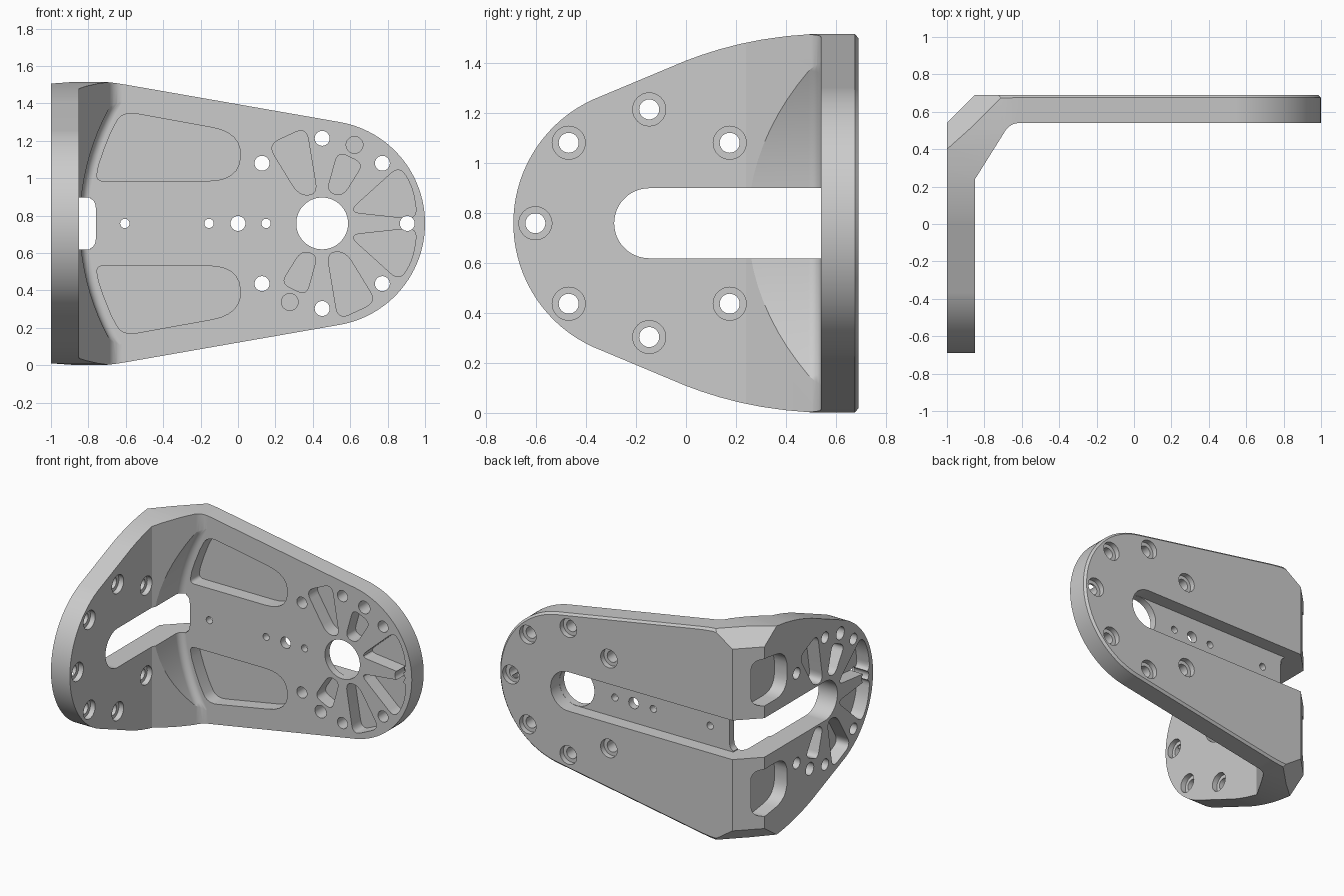
import bpy, bmesh
from math import sin, cos, pi, radians
from mathutils import Vector

if "Cube" in bpy.data.objects:
    bpy.data.objects.remove(bpy.data.objects["Cube"])

HC = 0.758            # mid height


# Pad coordinates: u outward from the bolt-circle centre, v up, d through the plate
def back(u, v, d):
    return (0.45 + u, d, HC + v)


def side(u, v, d):
    return (d, -0.147 - u, HC + v)


def plan(u, v, d):
    return (u, v, d)


def circle(u, v, r, n=40):
    return [(u + r * cos(2 * pi * i / n), v + r * sin(2 * pi * i / n)) for i in range(n)]


def rounded(pts, radius=0.0, n=6):
    """Polygon with softened corners; a point may carry its own cut-back as third value."""
    out = []
    for i, p in enumerate(pts):
        r = p[2] if len(p) > 2 else radius
        a, b, c = (Vector(q[:2]) for q in (pts[i - 1], p, pts[(i + 1) % len(pts)]))
        if r == 0:
            out.append(b[:])
            continue
        s = b + (a - b).normalized() * min(r, (a - b).length * 0.49)
        e = b + (c - b).normalized() * min(r, (c - b).length * 0.49)
        for k in range(n + 1):
            t = k / n
            out.append((s * (1 - t) ** 2 + b * 2 * t * (1 - t) + e * t * t)[:])
    return out


def flip_v(pts):
    return [(p[0], -p[1], *p[2:]) for p in pts][::-1]


def turned(pts):
    return [(-p[0], -p[1], *p[2:]) for p in pts]


def prism(bm, pts, place, rings):
    """Loft a profile through rings of (depth, scale)."""
    loops = [[bm.verts.new(place(u * s, v * s, d)) for u, v in pts] for d, s in rings]
    n = len(pts)
    faces = [bm.faces.new(loops[0]), bm.faces.new(loops[-1][::-1])]
    for a, b in zip(loops, loops[1:]):
        faces += [bm.faces.new((a[i], b[i], b[(i + 1) % n], a[(i + 1) % n])) for i in range(n)]
    bmesh.ops.recalc_face_normals(bm, faces=faces)


def make(name, solids):
    bm = bmesh.new()
    for s in solids:
        prism(bm, *s)
    me = bpy.data.meshes.new(name)
    bm.to_mesh(me)
    bm.free()
    ob = bpy.data.objects.new(name, me)
    bpy.context.collection.objects.link(ob)
    return ob


def boolean(target, solids, op='DIFFERENCE'):
    cutter = make("cutter", solids)
    cutter.hide_render = True
    m = target.modifiers.new("cut", 'BOOLEAN')
    m.object, m.operation, m.solver = cutter, op, 'EXACT'
    bpy.context.view_layer.objects.active = target
    bpy.ops.object.modifier_apply(modifier=m.name)
    bpy.data.objects.remove(cutter)


def flat(a, b):
    return [(a, 1), (b, 1)]


# Angle bracket body: plan-view profile
profile = [(-1, -1), (-1, 0.54), (-0.85, 0.69), (1.1, 0.69), (1.1, 0.54), (-0.62, 0.54),
           (-0.645, 0.535), (-0.667, 0.522), (-0.685, 0.503), (-0.85, 0.24), (-0.85, -1)]
bracket = make("angle_bracket", [(profile, plan, flat(-0.2, 1.8))])


# Tapered, round-ended outlines of both plates
def outline(r, end_deg, tail):
    n = 24
    half = [(r * cos(radians(end_deg * i / n)), r * sin(radians(end_deg * i / n)))
            for i in range(n + 1)] + tail
    return half + [(u, -v) for u, v in half[:0:-1]]


back_out = outline(0.55, 79.7, [(-1.05, 0.742), (-1.1, 0.75), (-1.17, 0.758), (-1.7, 0.758)])
side_out = outline(0.543, 66, [(-0.147, 0.65), (-0.21, 0.673), (-0.28, 0.695), (-0.36, 0.716),
                               (-0.45, 0.734), (-0.55, 0.748), (-0.66, 0.757), (-1.1, 0.758)])
boolean(bracket, [(side_out, side, flat(-1.3, 1.3))], 'INTERSECT')
boolean(bracket, [(back_out, back, [(-1.2, 1), (0.675, 1), (0.705, 0.946)])], 'INTERSECT')

# Sloped facets at the top and bottom of the outer corner
bm = bmesh.new()
bm.from_mesh(bracket.data)
for s in (1, -1):
    res = bmesh.ops.bisect_plane(bm, geom=bm.verts[:] + bm.edges[:] + bm.faces[:], dist=1e-5,
                                 plane_co=(-1, 0.385, HC + s * 0.758),
                                 plane_no=(-1, 1, s * 1.45), clear_outer=True)
    edges = [g for g in res['geom_cut'] if isinstance(g, bmesh.types.BMEdge)]
    bmesh.ops.contextual_create(bm, geom=edges)
bmesh.ops.recalc_face_normals(bm, faces=bm.faces)
bm.to_mesh(bracket.data)
bm.free()

# Round clearance through the inner corner web, ending in a cove
R = 1.295
cove = [(-1.2, 1)] + [(0.49 + 0.0495 * sin(radians(a)), (1.25 + 0.045 * cos(radians(a))) / R)
                      for a in range(0, 91, 15)]
boolean(bracket, [(circle(0, 0, R, 128), back, cove)])


# Lightening pockets: spokes on both pads, one long pair per plate
w1 = [(0.14, 0.062), (0.51, 0.022), (0.485, 0.19), (0.415, 0.31)]
w3 = [(-0.29, 0.42), (-0.085, 0.515), (-0.025, 0.155), (-0.125, 0.15)]
w5 = [(0.025, 0.17), (0.085, 0.385), (0.22, 0.32), (0.11, 0.145)]
spokes = [rounded(w, 0.065) for w in (w1, flip_v(w1), w3, turned(w3))]
spokes += [rounded(w, 0.05) for w in (w5, turned(w5))]
long_back = [(-1.21, 0.227, 0.04), (-1.195, 0.31, 0), (-1.168, 0.39, 0), (-1.13, 0.485, 0),
             (-1.07, 0.6, 0.08), (-0.43, 0.484, 0.16), (-0.445, 0.227, 0.17)]
long_side = [(-0.75, 0.227, 0.07), (-0.75, 0.575, 0.09), (-0.43, 0.53, 0.13), (-0.43, 0.227, 0.13)]
pockets = []
for long, place, span in ((long_back, back, flat(0.35, 0.64)), (long_side, side, flat(-1.2, -0.9))):
    shapes = spokes + [rounded(long), rounded(flip_v(long))]
    pockets += [(p, place, span) for p in shapes]
boolean(bracket, pockets)


# Wide slot: through the side plate and corner, sunk into the back plate
def capsule(u0, h):
    arc = [(h * cos(radians(a)), h * sin(radians(a))) for a in range(-90, 91, 6)]
    return arc + [(u0, h), (u0, -h)]


boolean(bracket, [(capsule(-0.8, 0.14), side, flat(-1.2, -0.79))])
corner = [(-1.7, -0.139, 0), (-1.21, -0.139, 0.06), (-1.21, 0.139, 0.06), (-1.7, 0.139, 0)]
boolean(bracket, [(rounded(corner), back, flat(0.1, 0.8))])
boolean(bracket, [(capsule(-1.6, 0.14), back, flat(0.592, 0.8))])

# Centre bore, guide holes, bolt circle and blind pin holes
bolts = [(0.455 * cos(radians(a)), 0.455 * sin(radians(a))) for a in range(-135, 136, 45)]
thru_back, thru_side = flat(0.35, 0.8), flat(-1.2, -0.75)
holes = [(circle(0, 0, 0.1385, 60), back, thru_back)]
holes += [(circle(u, 0, r, 24), back, thru_back)
          for u, r in ((-1.055, 0.025), (-0.605, 0.025), (-0.45, 0.04), (-0.3, 0.025))]
bores = []
for u, v in bolts:
    holes += [(circle(u, v, 0.04, 28), back, thru_back), (circle(u, v, 0.04, 28), side, thru_side)]
    bores += [(circle(u, v, 0.066, 32), back, flat(0.652, 0.8)),
              (circle(u, v, 0.066, 32), side, flat(-0.888, -0.7))]
for s in (1, -1):
    pin = circle(0.173 * s, 0.42 * s, 0.045, 28)
    holes += [(pin, back, flat(0.35, 0.64)), (pin, side, flat(-1.2, -0.9))]
boolean(bracket, holes)
boolean(bracket, bores)

# Rest on the ground and shade
bracket.select_set(True)
bpy.context.view_layer.objects.active = bracket
bpy.ops.object.shade_smooth_by_angle(angle=radians(25))
wn = bracket.modifiers.new("face_normals", 'WEIGHTED_NORMAL')
wn.keep_sharp = True
